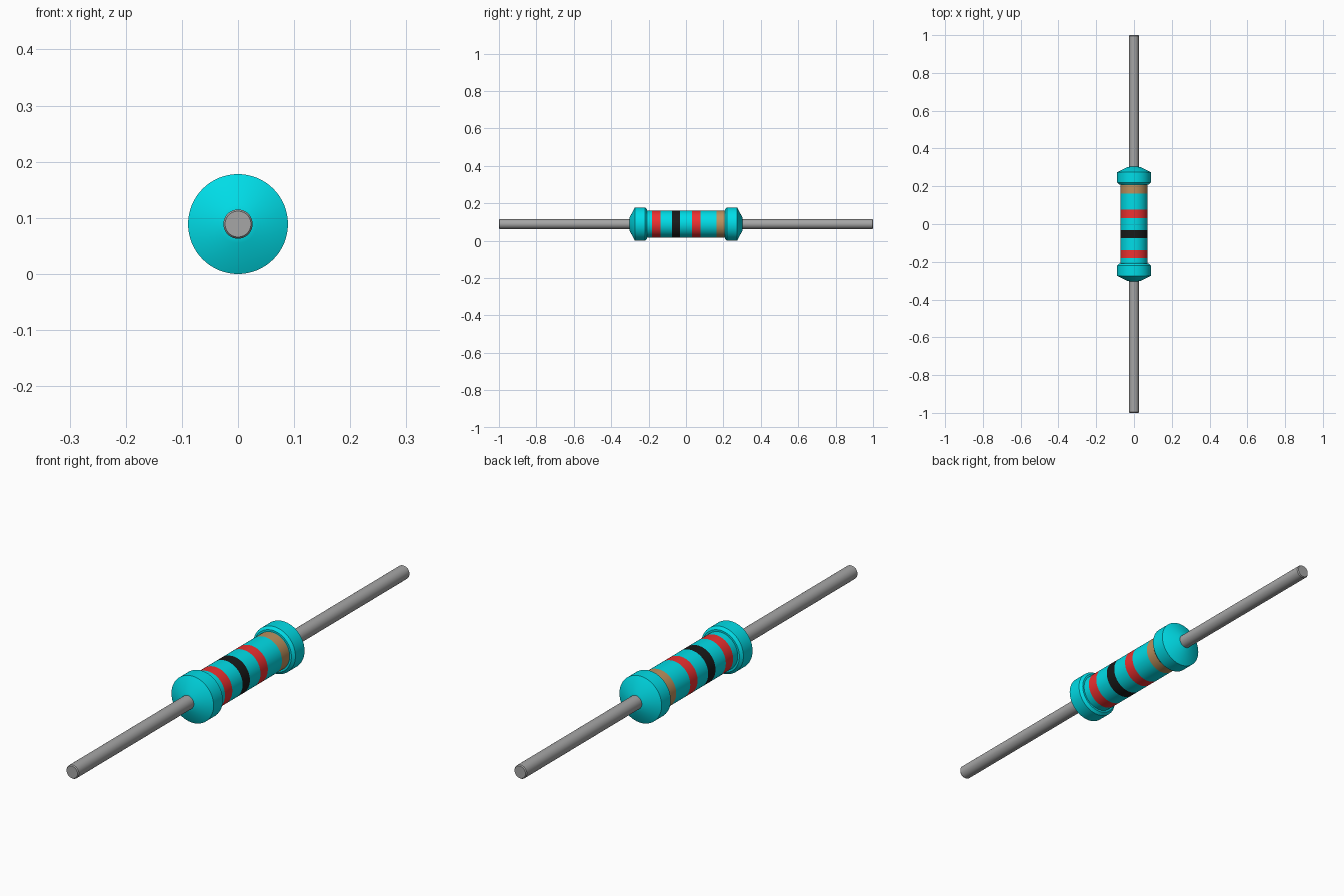
import bpy, bmesh, math

if "Cube" in bpy.data.objects:
    bpy.data.objects.remove(bpy.data.objects["Cube"])

SIDES = 64
R = 0.089        # cap radius, also the axis height
R_BODY = 0.072
R_LEAD = 0.026


def material(name, color):
    m = bpy.data.materials.new(name)
    m.diffuse_color = (*color, 1)
    m.use_nodes = True
    m.node_tree.nodes["Principled BSDF"].inputs["Base Color"].default_value = m.diffuse_color
    return m


TEAL = material("teal", (0.0, 0.72, 0.80))
RED = material("red", (0.85, 0.03, 0.03))
BLACK = material("black", (0.01, 0.01, 0.01))
BROWN = material("brown", (0.50, 0.28, 0.11))
GREY = material("lead_grey", (0.38, 0.38, 0.38))


def lathe(name, profile, mats, slots=None, closed_ends=False):
    """Revolve (radius, y) points around the y axis; slots = material per segment."""
    bm = bmesh.new()
    rings = []
    for r, y in profile:
        rings.append([bm.verts.new((r * math.cos(a), y, R + r * math.sin(a)))
                      for a in (2 * math.pi * i / SIDES for i in range(SIDES))])
    for k in range(len(rings) - 1):
        for i in range(SIDES):
            j = (i + 1) % SIDES
            f = bm.faces.new((rings[k][i], rings[k][j], rings[k + 1][j], rings[k + 1][i]))
            f.material_index = slots[k] if slots else 0
    if closed_ends:
        bm.faces.new(rings[0])
        bm.faces.new(rings[-1])
    bmesh.ops.recalc_face_normals(bm, faces=bm.faces)
    mesh = bpy.data.meshes.new(name)
    bm.to_mesh(mesh)
    bm.free()
    for m in mats:
        mesh.materials.append(m)
    ob = bpy.data.objects.new(name, mesh)
    bpy.context.collection.objects.link(ob)
    bpy.ops.object.select_all(action='DESELECT')
    ob.select_set(True)
    bpy.context.view_layer.objects.active = ob
    bpy.ops.object.shade_smooth_by_angle(angle=math.radians(25))
    return ob


# Banded body: flush colour bands (centre y, material slot)
bands = [(-0.159, 1), (-0.053, 2), (0.055, 1), (0.184, 3)]
profile, slots = [(R_BODY, -0.23)], []
for y, slot in bands:
    profile += [(R_BODY, y - 0.022), (R_BODY, y + 0.022)]
    slots += [0, slot]
profile.append((R_BODY, 0.23))
slots.append(0)
lathe("banded_body", profile, [TEAL, RED, BLACK, BROWN], slots, True)

# End caps and wire leads, mirrored front and back
for side, s in (("front", -1), ("back", 1)):
    cap = [(0.06, 0.209), (0.079, 0.209), (R, 0.219), (R, 0.274), (0.034, 0.302), (0.02, 0.304)]
    lathe(side + "_cap", [(r, s * y) for r, y in cap], [TEAL], None, True)
    lead = [(R_LEAD, 0.28), (R_LEAD, 0.996), (R_LEAD - 0.003, 1.0)]
    lathe(side + "_lead", [(r, s * y) for r, y in lead], [GREY], None, True)
